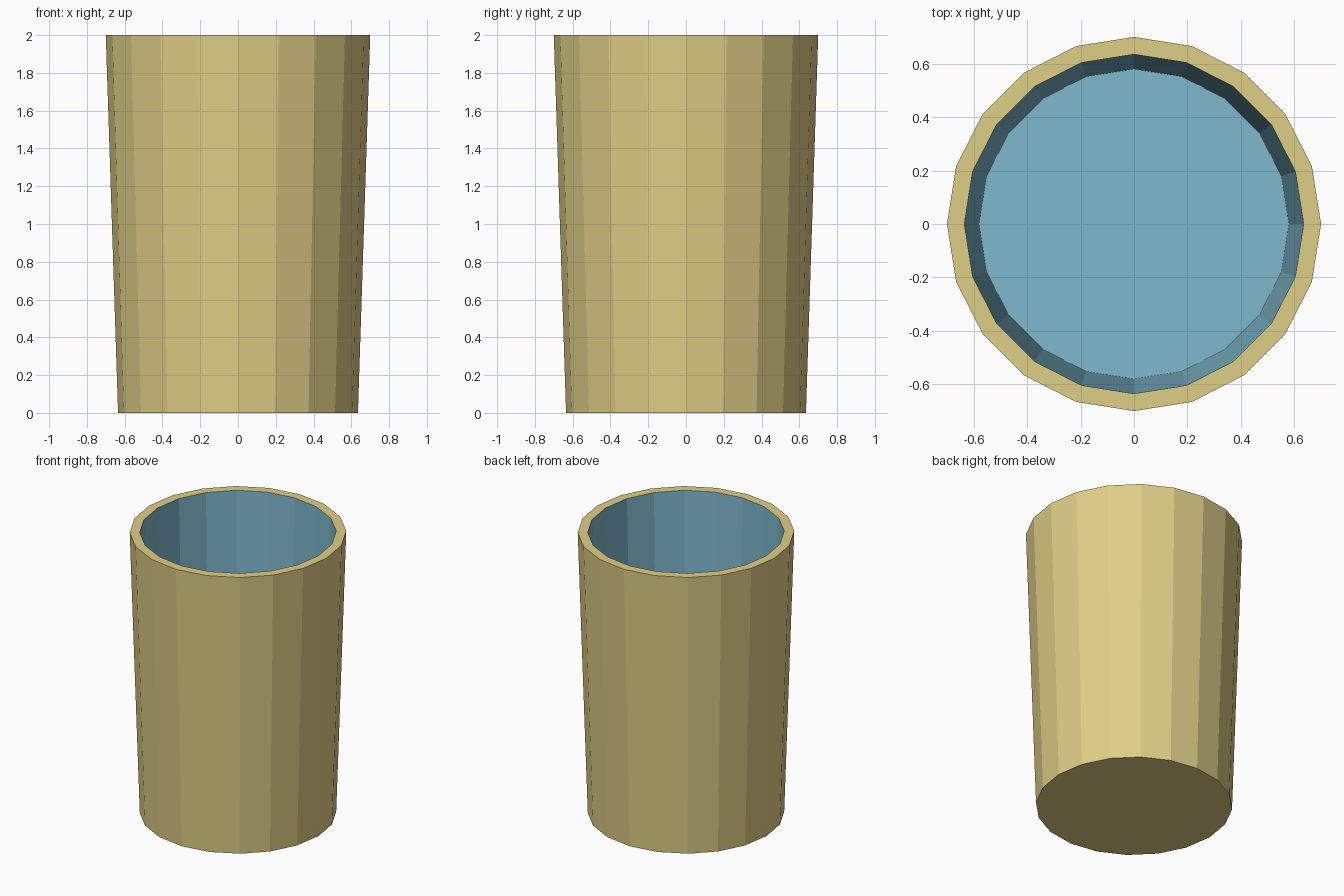
import bpy
import bmesh
from math import cos, sin, tau

if "Cube" in bpy.data.objects:
    bpy.data.objects.remove(bpy.data.objects["Cube"])

SIDES = 20


def material(name, color):
    mat = bpy.data.materials.new(name)
    mat.diffuse_color = (*color, 1.0)
    mat.use_nodes = True
    mat.node_tree.nodes["Principled BSDF"].inputs["Base Color"].default_value = mat.diffuse_color
    return mat


mesh = bpy.data.meshes.new("cup")
cup = bpy.data.objects.new("cup", mesh)
bpy.context.collection.objects.link(cup)
mesh.materials.append(material("cream_shell", (0.74, 0.62, 0.24)))
mesh.materials.append(material("blue_interior", (0.21, 0.48, 0.61)))

# Profile rings: outer base, outer rim, inner rim, inner floor (radius, height)
profile = [(0.635, 0.0), (0.70, 2.0), (0.635, 2.0), (0.58, 0.1)]

bm = bmesh.new()
rings = [[bm.verts.new((r * cos(tau * i / SIDES), r * sin(tau * i / SIDES), z))
          for i in range(SIDES)] for r, z in profile]

# Outer wall, rim and inner wall
for level, (lower, upper) in enumerate(zip(rings, rings[1:])):
    for i in range(SIDES):
        j = (i + 1) % SIDES
        face = bm.faces.new((lower[i], lower[j], upper[j], upper[i]))
        face.material_index = 1 if level == 2 else 0

# Underside and inner floor
bm.faces.new(rings[0][::-1])
bm.faces.new(rings[-1]).material_index = 1

bm.to_mesh(mesh)
bm.free()
